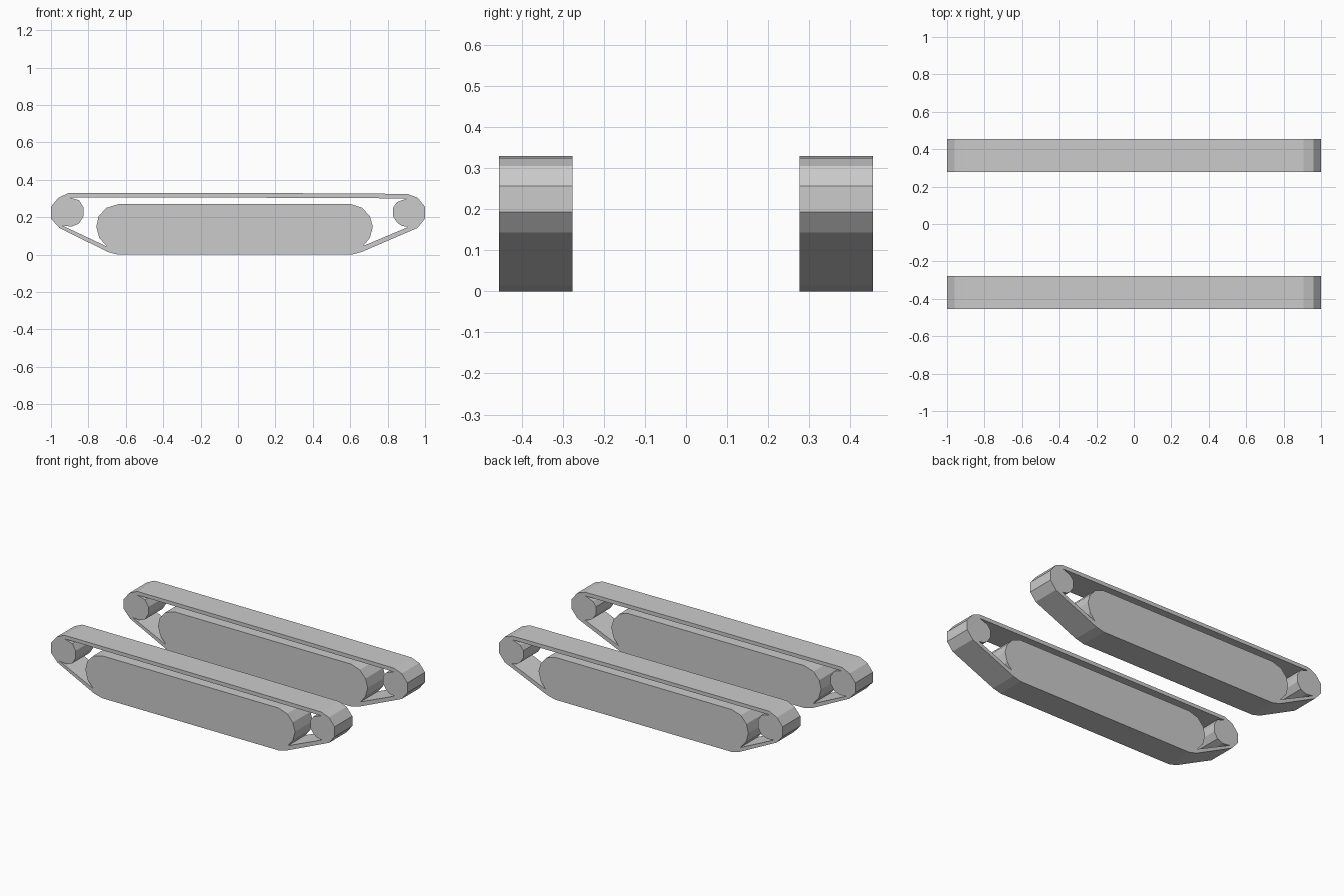
import bpy

if "Cube" in bpy.data.objects:
    bpy.data.objects.remove(bpy.data.objects["Cube"])

Y_MID, HALF_WIDTH = 0.366, 0.089

# Outer outline of the track belt (x, z)
outer = [(-0.905, 0.33), (0.25, 0.329), (0.905, 0.325), (0.96, 0.305), (1.0, 0.256),
         (1.0, 0.193), (0.96, 0.143), (0.66, 0.014), (0.605, 0.0),
         (-0.64, 0.0), (-0.695, 0.014), (-0.955, 0.143), (-1.0, 0.193),
         (-1.0, 0.256), (-0.96, 0.305)]

# Open gap between belt, end wheels and central road-wheel block
gap_left_wheel = [(-0.70, 0.043), (-0.94, 0.156), (-0.89, 0.150), (-0.85, 0.166),
                  (-0.826, 0.205), (-0.826, 0.252), (-0.85, 0.291), (-0.905, 0.307)]
gap_top = [(-0.22, 0.306), (0.905, 0.301)]
gap_right_wheel = [(0.85, 0.281), (0.829, 0.252), (0.829, 0.205), (0.85, 0.172),
                   (0.875, 0.154), (0.91, 0.148)]
gap_block = [(0.67, 0.047), (0.705, 0.09), (0.721, 0.15), (0.705, 0.205),
             (0.665, 0.25), (0.605, 0.27), (-0.64, 0.27), (-0.705, 0.25),
             (-0.745, 0.205), (-0.758, 0.15), (-0.742, 0.09)]
gap = gap_left_wheel + gap_top + gap_right_wheel + gap_block


def track(name, y):
    """Extruded 2D profile with a hole, stood upright facing -y."""
    curve = bpy.data.curves.new(name, 'CURVE')
    curve.dimensions = '2D'
    curve.fill_mode = 'BOTH'
    curve.extrude = HALF_WIDTH
    for loop in (outer, gap):
        s = curve.splines.new('POLY')
        s.points.add(len(loop) - 1)
        for p, (x, z) in zip(s.points, loop):
            p.co = (x, z, 0, 1)
        s.use_cyclic_u = True
    ob = bpy.data.objects.new(name, curve)
    ob.location.y = y
    ob.rotation_euler.x = 1.5707963
    bpy.context.collection.objects.link(ob)
    # Turn the profile into a flat-shaded mesh
    bpy.ops.object.select_all(action='DESELECT')
    ob.select_set(True)
    bpy.context.view_layer.objects.active = ob
    bpy.ops.object.convert(target='MESH')
    bpy.ops.object.shade_flat()


# One track on each side
track("front_track", -Y_MID)
track("back_track", Y_MID)
